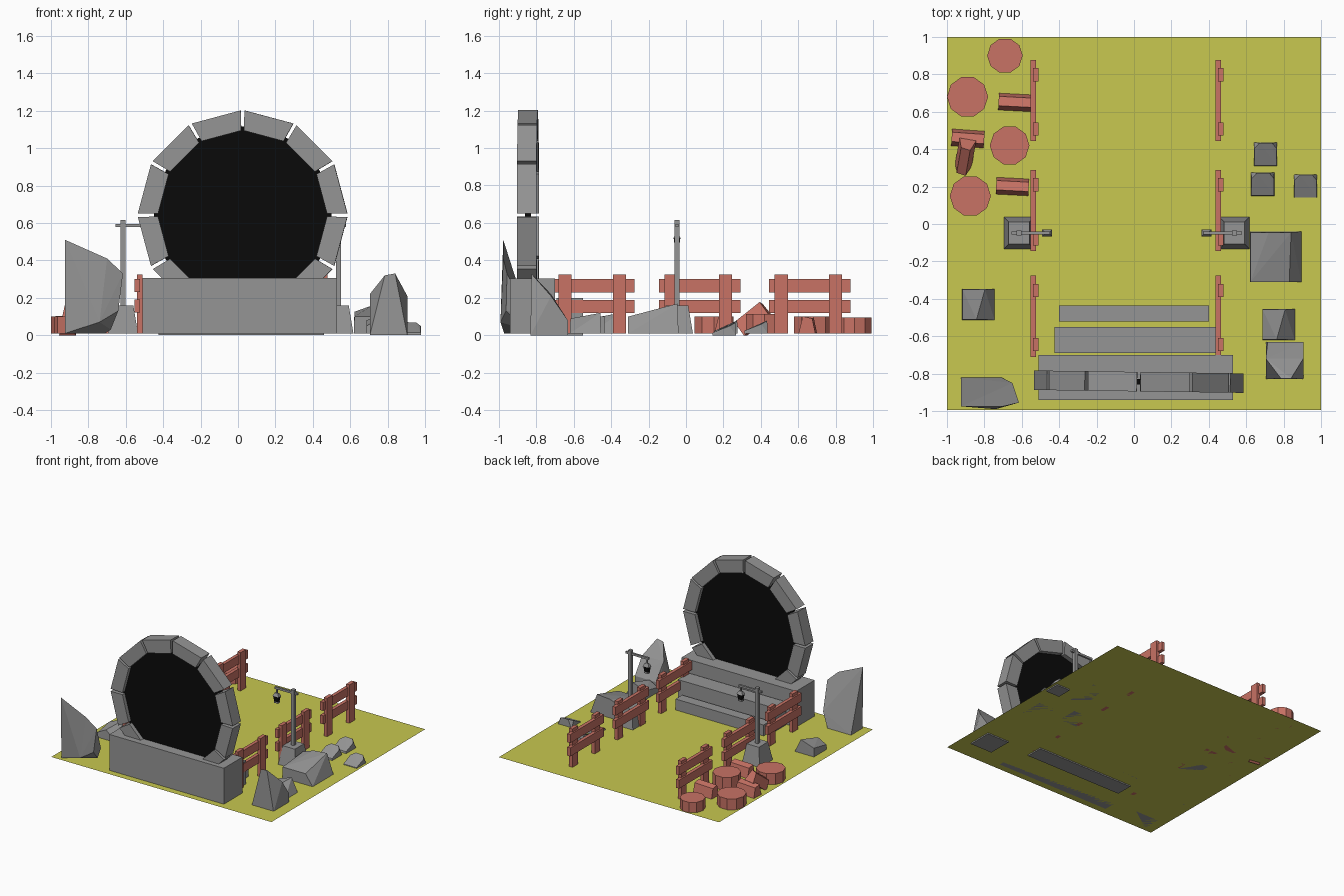
import bpy, bmesh
from math import radians, sin, cos
from mathutils import Matrix, Vector

if "Cube" in bpy.data.objects:
    bpy.data.objects.remove(bpy.data.objects["Cube"])


def material(name, rgb):
    m = bpy.data.materials.new(name)
    m.diffuse_color = (*rgb, 1)
    m.use_nodes = True
    m.node_tree.nodes["Principled BSDF"].inputs["Base Color"].default_value = m.diffuse_color
    return m


GRASS = material("grass", (0.58, 0.58, 0.08))
WOOD = material("wood", (0.58, 0.17, 0.13))
BLACK = material("black", (0.003, 0.003, 0.003))
STONE = material("stone", (0.3, 0.3, 0.3))


def finish(name, bm, mat):
    bmesh.ops.recalc_face_normals(bm, faces=bm.faces[:])
    me = bpy.data.meshes.new(name)
    bm.to_mesh(me)
    bm.free()
    me.materials.append(mat)
    ob = bpy.data.objects.new(name, me)
    bpy.context.collection.objects.link(ob)
    return ob


def hull(name, pts, mat=STONE, at=(0, 0, 0)):
    """Convex solid around a few points."""
    bm = bmesh.new()
    for p in pts:
        bm.verts.new(Vector(p) + Vector(at))
    r = bmesh.ops.convex_hull(bm, input=bm.verts[:])
    loose = [v for v in bm.verts if not v.link_faces]
    bmesh.ops.delete(bm, geom=loose, context='VERTS')
    bmesh.ops.dissolve_limit(bm, angle_limit=radians(1), verts=bm.verts[:], edges=bm.edges[:])
    return finish(name, bm, mat)


def box(name, x0, x1, y0, y1, z0, z1, mat=STONE, inset=0.0):
    """Box, optionally with a smaller top (frustum)."""
    i = inset
    return hull(name, [(x, y, z0) for x in (x0, x1) for y in (y0, y1)] +
                [(x, y, z1) for x in (x0 + i, x1 - i) for y in (y0 + i, y1 - i)], mat)


def cylinder(name, x, y, z, r, h, n, mat, rot=Matrix()):
    bm = bmesh.new()
    bmesh.ops.create_cone(bm, cap_ends=True, segments=n, radius1=r, radius2=r, depth=h,
                          matrix=Matrix.Translation((x, y, z)) @ rot)
    return finish(name, bm, mat)


# Ground sheet
bm = bmesh.new()
for p in ((-1, -0.995), (1, -0.995), (1, 1), (-1, 1)):
    bm.verts.new((*p, 0.01))
bm.faces.new(bm.verts[:])
finish("ground", bm, GRASS)

# Platform and steps
box("platform", -0.51, 0.53, -0.94, -0.70, 0.01, 0.305)
box("upper_step", -0.425, 0.46, -0.69, -0.55, 0.0, 0.20)
box("lower_step", -0.40, 0.40, -0.52, -0.435, 0.01, 0.10)

# Portal: ring of wedge stones around a thin black disc
CX, CY, CZ = 0.025, -0.843, 0.642
turn = Matrix.Translation((CX, CY, CZ)) @ Matrix.Rotation(radians(-0.8), 4, 'Z')
for k in range(-5, 5):
    a0, a1 = radians(90 + 30 * k + 1), radians(90 + 30 * k + 29)
    stone = hull("portal_stone", [(r * cos(a), y, r * sin(a)) for r in (0.452, 0.56)
                                  for a in (a0, a1) for y in (-0.052, 0.052)])
    stone.matrix_world = turn
cylinder("portal_disc", CX, CY, CZ, 0.475, 0.03, 24, BLACK, Matrix.Rotation(radians(90), 4, 'X'))

# Fences: three panels on each side
for x in (-0.553, 0.436):
    for y in (-0.71, -0.145, 0.443):
        for z in (0.12, 0.23):
            box("fence_rail", x, x + 0.028, y, y + 0.435, z, z + 0.07, WOOD)
        for d in (0.03, 0.32):
            box("fence_post", x + 0.012, x + 0.042, y + d, y + d + 0.07, 0.01, 0.325, WOOD)

# Lamp posts, arms pointing inward
for x, s in ((-0.615, 1), (0.537, -1)):
    y = -0.048
    box("lamp_base", x - 0.08, x + 0.08, y - 0.085, y + 0.085, 0.01, 0.16, inset=0.025)
    box("lamp_post", x - 0.014, x + 0.014, y - 0.014, y + 0.014, 0.15, 0.615)
    a, b = sorted((x - 0.04 * s, x + 0.165 * s))
    box("lamp_arm", a, b, y - 0.008, y + 0.008, 0.578, 0.595)
    lx = x + 0.15 * s
    box("lantern_hook", lx - 0.005, lx + 0.005, y - 0.005, y + 0.005, 0.54, 0.58)
    box("lantern_cap", lx - 0.027, lx + 0.027, y - 0.019, y + 0.019, 0.52, 0.545, inset=0.012)
    box("lantern_glass", lx - 0.016, lx + 0.016, y - 0.012, y + 0.012, 0.475, 0.52, BLACK, inset=-0.006)
    box("lantern_foot", lx - 0.018, lx + 0.018, y - 0.014, y + 0.014, 0.465, 0.477)

# Tree stumps
for x, y, r, h in ((-0.69, 0.90, 0.095, 0.085), (-0.89, 0.68, 0.11, 0.09),
                   (-0.665, 0.42, 0.106, 0.105), (-0.875, 0.15, 0.11, 0.09)):
    cylinder("stump", x, y, 0.01 + h / 2, r, h, 10, WOOD, Matrix.Rotation(radians(18), 4, 'Z'))

# Split logs, one leaning on another
profile = [(-0.045, 0.0), (0.045, 0.0), (0.028, 0.08), (-0.022, 0.092)]
for x, y, z, rz, tilt in ((-0.637, 0.65, 0.01, -3, 0), (-0.65, 0.20, 0.01, -3, 0),
                          (-0.888, 0.457, 0.01, -4, 0), (-0.90, 0.385, 0.052, 80, -38)):
    log = hull("split_log", [(u, v, w) for u in (-0.087, 0.087) for v, w in profile], WOOD)
    log.matrix_world = (Matrix.Translation((x, y, z)) @ Matrix.Rotation(radians(rz), 4, 'Z')
                        @ Matrix.Rotation(radians(tilt), 4, 'Y'))

# Standing rock beside the portal
hull("tall_rock", [(-.925, -.82, .01), (-.71, -.82, .01), (-.925, -.97, .01), (-.68, -.85, .03),
                   (-.74, -.99, .07), (-.64, -.96, .13), (-.925, -.975, .51), (-.70, -.975, .41),
                   (-.615, -.955, .33), (-.65, -.85, .12)])

# Pointed rock on the right
hull("pointed_rock", [(x, y, 0) for x in (.705, .905) for y in (-.83, -.63)] +
     [(.785, -.825, .32), (.84, -.825, .33), (.705, -.72, .22), (.905, -.72, .21),
      (.715, -.63, .08), (.905, -.63, .08)])

# Two matching medium rocks
for x, y in ((0.773, -0.537), (-0.832, -0.43)):
    hull("medium_rock", [(u, v, .01) for u in (-.087, .087) for v in (-.083, .083)] +
         [(-.085, -.08, .05), (-.085, .08, .08), (-.01, -.08, .09), (.035, .08, .12)], at=(x, y, 0))

# Broad sloping rock
hull("broad_rock", [(x, y, .01) for x in (.62, .895) for y in (-.31, -.04)] +
     [(.622, -.31, .10), (.622, -.045, .125), (.83, -.31, .10), (.84, -.045, .17), (.72, -.045, .16)])

# Three matching small rocks
for x, y, z in ((0.703, 0.373, 0.01), (0.688, 0.213, 0.01), (0.917, 0.203, 0.0)):
    hull("small_rock", [(u, v, 0) for u in (-.062, .062) for v in (-.063, .063)] +
         [(-.03, .06, .07), (.035, .06, .068), (-.06, .03, .055), (.06, .03, .05),
          (-.06, -.06, .015), (.06, -.06, .015)], at=(x, y, z))
